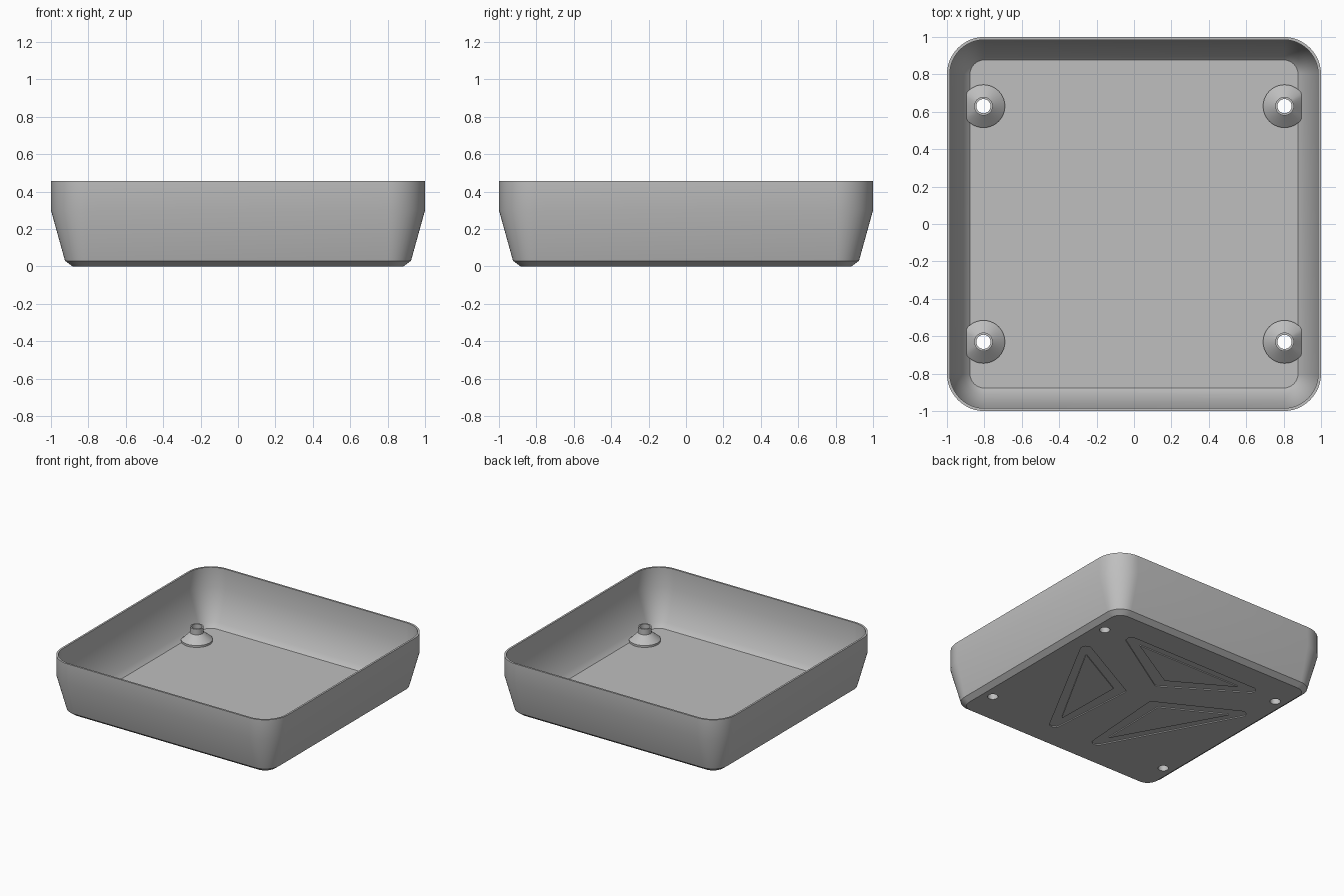
import bpy, bmesh, math
from mathutils import Vector

if "Cube" in bpy.data.objects:
    bpy.data.objects.remove(bpy.data.objects["Cube"])

# Single material
grey = bpy.data.materials.new("light_grey")
grey.use_nodes = True
GREY = (0.52, 0.52, 0.52, 1)
grey.diffuse_color = GREY
grey.node_tree.nodes["Principled BSDF"].inputs["Base Color"].default_value = GREY


def loft(name, loops, cap=False, closed=False):
    """Skin a list of equally long point loops."""
    bm = bmesh.new()
    rings = [[bm.verts.new(p) for p in loop] for loop in loops]
    pairs = list(zip(rings, rings[1:]))
    if closed:
        pairs.append((rings[-1], rings[0]))
    for a, b in pairs:
        for i in range(len(a)):
            j = (i + 1) % len(a)
            bm.faces.new((a[i], a[j], b[j], b[i]))
    if cap:
        bm.faces.new(rings[0][::-1])
        bm.faces.new(rings[-1])
    bmesh.ops.recalc_face_normals(bm, faces=bm.faces)
    mesh = bpy.data.meshes.new(name)
    bm.to_mesh(mesh)
    bm.free()
    obj = bpy.data.objects.new(name, mesh)
    bpy.context.collection.objects.link(obj)
    mesh.materials.append(grey)
    return obj


def activate(obj):
    bpy.ops.object.select_all(action='DESELECT')
    obj.select_set(True)
    bpy.context.view_layer.objects.active = obj


def smooth(obj):
    activate(obj)
    bpy.ops.object.shade_smooth_by_angle(angle=math.radians(30))


def cut(target, cutter):
    mod = target.modifiers.new("cut", 'BOOLEAN')
    mod.operation, mod.solver, mod.object = 'DIFFERENCE', 'EXACT', cutter
    activate(target)
    bpy.ops.object.modifier_apply(modifier=mod.name)
    bpy.data.objects.remove(cutter)


def rounded_square(half, z, centre=0.80, steps=12):
    """Square outline whose corner arcs share the same centres."""
    r, points = half - centre, []
    for k, (sx, sy) in enumerate(((1, 1), (-1, 1), (-1, -1), (1, -1))):
        for i in range(steps + 1):
            a = math.pi / 2 * (k + i / steps)
            points.append((sx * centre + r * math.cos(a), sy * centre + r * math.sin(a), z))
    return points


def circle(x, y, r, z, limit=2.0, steps=40):
    points = []
    for i in range(steps):
        a = math.tau * i / steps
        px = x + r * math.cos(a)
        points.append((max(-limit, min(limit, px)), y + r * math.sin(a), z))
    return points


def rounded_triangle(corners, radius, z, steps=6):
    """Triangle outline with filleted corners."""
    points = []
    for i in range(3):
        p = Vector(corners[i])
        u = (Vector(corners[i - 1]) - p).normalized()
        v = (Vector(corners[(i + 1) % 3]) - p).normalized()
        half = u.angle(v) / 2
        c = p + (u + v).normalized() * radius / math.sin(half)
        t = radius / math.tan(half)
        start, end = p + u * t - c, p + v * t - c
        for k in range(steps + 1):
            d = start.lerp(end, k / steps).normalized() * radius
            points.append((c.x + d.x, c.y + d.y, z))
    return points


# Tray shell: outside from the base up, over the rim, and down to the floor
PROFILE = [(0.885, 0), (0.925, 0.03), (1.0, 0.30), (1.0, 0.457),
           (0.985, 0.457), (0.985, 0.30), (0.912, 0.055), (0.877, 0.02)]
tray = loft("tray", [rounded_square(h, z) for h, z in PROFILE], cap=True)

# Triangular grooves in the underside
back = ([(0.70, 0.68), (-0.70, 0.68), (0, 0.24)],
        [(0.47, 0.62), (-0.47, 0.62), (0, 0.345)])
side = ([(0.83, 0.43), (0.11, 0.05), (0.17, -0.79)],
        [(0.68, 0.27), (0.21, 0.02), (0.22, -0.555)])
mirrored = tuple([(-x, y) for x, y in tri] for tri in side)
for outer, inner in (back, side, mirrored):
    loops = [rounded_triangle(tri, r, z)
             for tri, r, z in ((outer, 0.04, -0.02), (outer, 0.04, 0.008),
                               (inner, 0.004, 0.008), (inner, 0.004, -0.02))]
    cut(tray, loft("groove_cutter", loops, closed=True))

# Screw bosses with holes through the floor
BOSS = [(0.038, 0), (0.042, 0), (0.10, 0.015), (0.115, 0.02), (0.115, 0.035),
        (0.05, 0.09), (0.05, 0.135), (0.038, 0.135)]
for sx in (1, -1):
    for sy in (1, -1):
        x, y = sx * 0.805, sy * 0.63
        cut(tray, loft("hole_cutter", [circle(x, y, 0.041, z) for z in (-0.05, 0.1)], cap=True))
        name = ("back" if sy > 0 else "front") + ("_left" if sx > 0 else "_right") + "_boss"
        smooth(loft(name, [circle(x, y, r, z, limit=0.90) for r, z in BOSS], closed=True))

smooth(tray)
